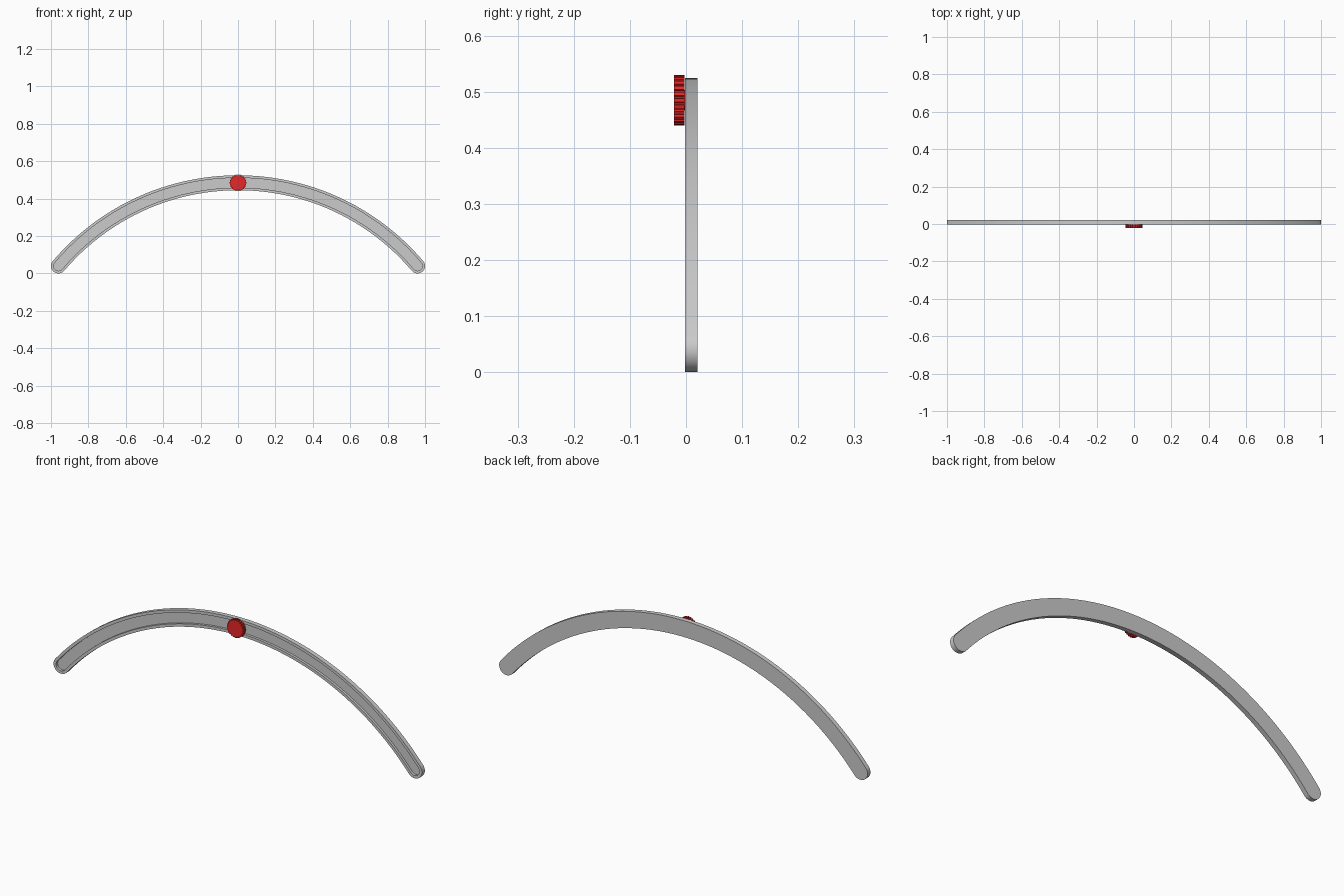
import bpy, bmesh, math

if "Cube" in bpy.data.objects:
    bpy.data.objects.remove(bpy.data.objects["Cube"])

R, CZ, HALF = 1.258, -0.773, 0.868      # centreline radius, arc centre height, half angle
Y_FRONT, Y_BACK, Y_FLOOR = -0.002, 0.0205, 0.010
SEG, CAP = 48, 8


def make_object(name, bm):
    bmesh.ops.recalc_face_normals(bm, faces=bm.faces)
    mesh = bpy.data.meshes.new(name)
    bm.to_mesh(mesh)
    bm.free()
    ob = bpy.data.objects.new(name, mesh)
    bpy.context.collection.objects.link(ob)
    bpy.ops.object.select_all(action='DESELECT')
    ob.select_set(True)
    bpy.context.view_layer.objects.active = ob
    bpy.ops.object.shade_smooth_by_angle(angle=math.radians(30))
    return ob


def half_outline(r):
    """(angle along arc, half width) from left tip to right tip"""
    left = [(-HALF - r * math.cos(a) / R, r * math.sin(a))
            for a in (math.pi / 2 * i / CAP for i in range(CAP))]
    mid = [(-HALF + 2 * HALF * i / SEG, r) for i in range(SEG + 1)]
    return left + mid + [(-s, h) for s, h in reversed(left)]


def outline(bm, r, y):
    half = half_outline(r)
    pts = half + [(s, -h) for s, h in half[-2:0:-1]]
    return [bm.verts.new(((R + h) * math.sin(s), y, CZ + (R + h) * math.cos(s)))
            for s, h in pts]


def bridge(bm, a, b):
    for i in range(len(a)):
        j = (i + 1) % len(a)
        bm.faces.new((a[i], a[j], b[j], b[i]))


def strip_fill(bm, v):
    n, k = len(v), len(v) // 2
    bm.faces.new((v[0], v[1], v[n - 1]))
    for i in range(1, k - 1):
        bm.faces.new((v[i], v[i + 1], v[n - i - 1], v[n - i]))
    bm.faces.new((v[k - 1], v[k], v[k + 1]))


# Curved rail with a rounded groove in its front face
bm = bmesh.new()
loops = [outline(bm, 0.040, Y_BACK), outline(bm, 0.040, Y_FRONT),
         outline(bm, 0.026, Y_FRONT), outline(bm, 0.026, Y_FLOOR)]
for a, b in zip(loops, loops[1:]):
    bridge(bm, a, b)
strip_fill(bm, loops[0])
strip_fill(bm, loops[-1])
make_object("curved_rail", bm)

red = bpy.data.materials.new("red")
red.diffuse_color = (0.8, 0.02, 0.02, 1)
red.use_nodes = True
red.node_tree.nodes["Principled BSDF"].inputs["Base Color"].default_value = red.diffuse_color

# Ribbed knob
TEETH, KNOB_Z = 24, 0.485


def gear_loop(bm, y, outer, root):
    vs = []
    for i in range(TEETH):
        for f, r in ((-0.28, outer), (0.28, outer), (0.36, root), (0.64, root)):
            a = 2 * math.pi * (i + f) / TEETH
            vs.append(bm.verts.new((r * math.sin(a), y, KNOB_Z + r * math.cos(a))))
    return vs


bm = bmesh.new()
loops = [gear_loop(bm, -0.003, 0.045, 0.040), gear_loop(bm, -0.0215, 0.045, 0.040),
         gear_loop(bm, -0.0215, 0.035, 0.035)]
for a, b in zip(loops, loops[1:]):
    bridge(bm, a, b)
bm.faces.new(loops[0])
bm.faces.new(loops[-1])
make_object("knob", bm).data.materials.append(red)

# Short pin joining the knob to the groove
bpy.ops.mesh.primitive_cylinder_add(vertices=24, radius=0.018, depth=0.014,
                                    location=(0, 0.0035, KNOB_Z),
                                    rotation=(math.pi / 2, 0, 0))
pin = bpy.context.object
pin.name = "knob_pin"
pin.data.materials.append(red)
bpy.ops.object.shade_smooth_by_angle(angle=math.radians(30))
